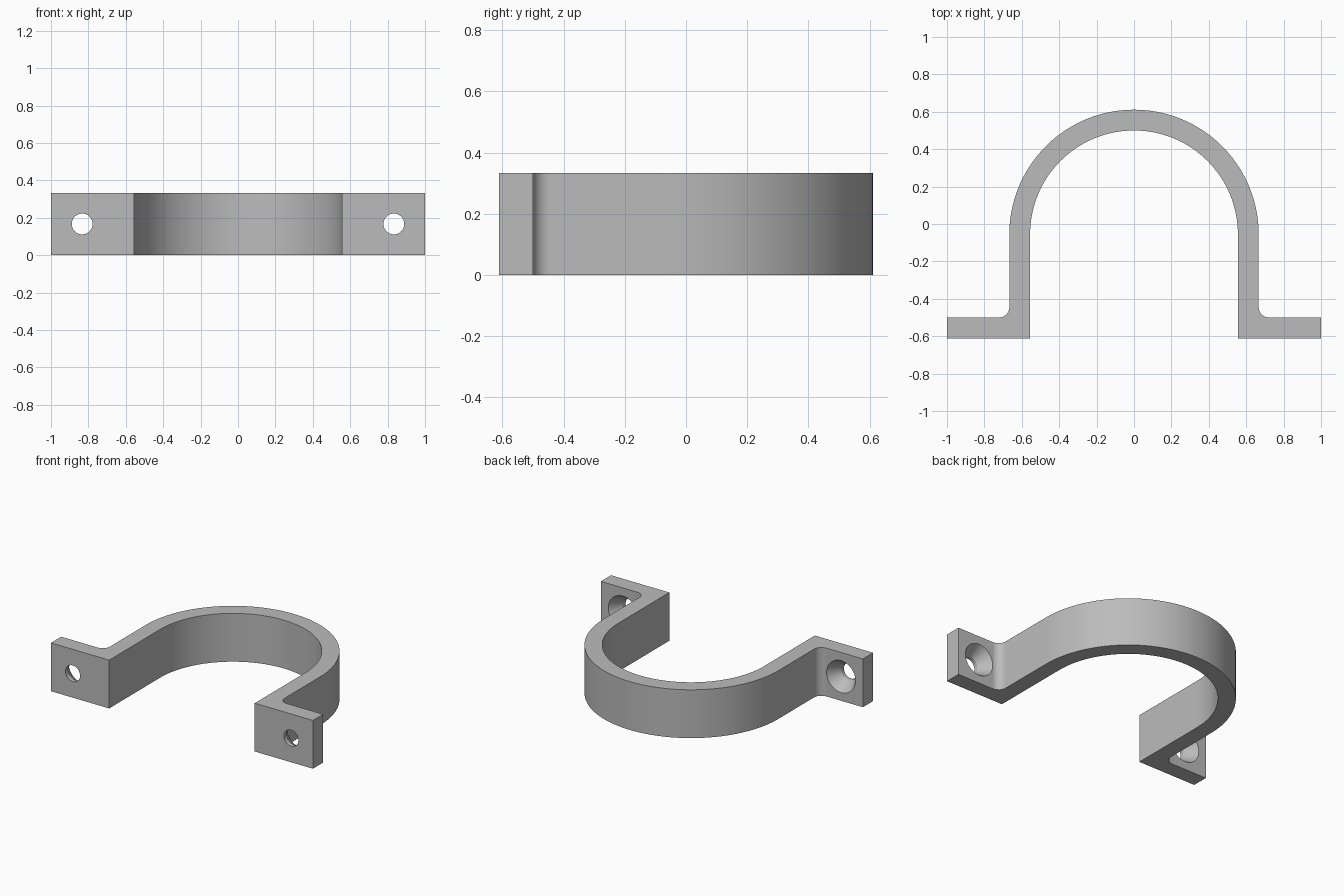
import bpy, bmesh
from math import sin, cos, pi, radians
from mathutils import Vector

cube = bpy.data.objects.get("Cube")
if cube:
    bpy.data.objects.remove(cube, do_unlink=True)

U = 1 / 18                      # half the strap thickness
HEIGHT = 6 * U
FRONT, BACK = -11 * U, -9 * U   # flange faces
ARC_Y = -U                      # centre of the bend
INNER, OUTER = 10 * U, 12 * U
HOLE_X = 15 * U

grey = bpy.data.materials.new("grey metal")
grey.use_nodes = True
colour = (0.5, 0.5, 0.5, 1)
grey.diffuse_color = colour
grey.node_tree.nodes["Principled BSDF"].inputs["Base Color"].default_value = colour


def arc(cx, cy, r, start, end, steps):
    angles = [radians(start + (end - start) * i / steps) for i in range(steps + 1)]
    return [(cx + r * cos(a), cy + r * sin(a)) for a in angles]


def make_object(name, bm):
    bmesh.ops.recalc_face_normals(bm, faces=bm.faces)
    mesh = bpy.data.meshes.new(name)
    bm.to_mesh(mesh)
    bm.free()
    mesh.materials.append(grey)
    obj = bpy.data.objects.new(name, mesh)
    bpy.context.collection.objects.link(obj)
    return obj


# Strap outline: right half of the outside, mirrored, then the inside bend
half = [(INNER, FRONT), (1, FRONT), (1, BACK)]
half += arc(OUTER + U, BACK + U, U, 270, 180, 10)
outline = half + arc(0, ARC_Y, OUTER, 0, 180, 72)
outline += [(-x, y) for x, y in reversed(half)]
outline += arc(0, ARC_Y, INNER, 180, 0, 72)

bm = bmesh.new()
base = bm.faces.new([bm.verts.new((x, y, 0)) for x, y in outline])
top = bmesh.ops.extrude_face_region(bm, geom=[base])["geom"]
bmesh.ops.translate(bm, vec=(0, 0, HEIGHT),
                    verts=[v for v in top if isinstance(v, bmesh.types.BMVert)])
clamp = make_object("pipe_clamp", bm)


# Countersunk screw hole cutter, turned around the y axis
def hole_cutter(x):
    profile = [(FRONT - U, U), (BACK - 1.5 * U, U), (BACK, 1.98 * U), (BACK + U / 4, 1.98 * U)]
    n = 48
    bm = bmesh.new()
    rings = [[bm.verts.new((x + r * cos(2 * pi * i / n), y, HEIGHT / 2 + r * sin(2 * pi * i / n)))
              for i in range(n)] for y, r in profile]
    for a, b in zip(rings, rings[1:]):
        for i in range(n):
            j = (i + 1) % n
            bm.faces.new((a[i], a[j], b[j], b[i]))
    bm.faces.new(rings[0])
    bm.faces.new(rings[-1])
    cutter = make_object("screw_hole_cutter", bm)
    cutter.hide_render = True
    return cutter


bpy.ops.object.select_all(action="DESELECT")
clamp.select_set(True)
bpy.context.view_layer.objects.active = clamp
for side in (-1, 1):
    cutter = hole_cutter(side * HOLE_X)
    cut = clamp.modifiers.new("screw_hole", "BOOLEAN")
    cut.operation = "DIFFERENCE"
    cut.solver = "EXACT"
    cut.object = cutter
    bpy.ops.object.modifier_apply(modifier=cut.name)
    bpy.data.objects.remove(cutter, do_unlink=True)

bpy.ops.object.select_all(action="DESELECT")
clamp.select_set(True)
bpy.ops.object.shade_smooth_by_angle(angle=radians(20))
